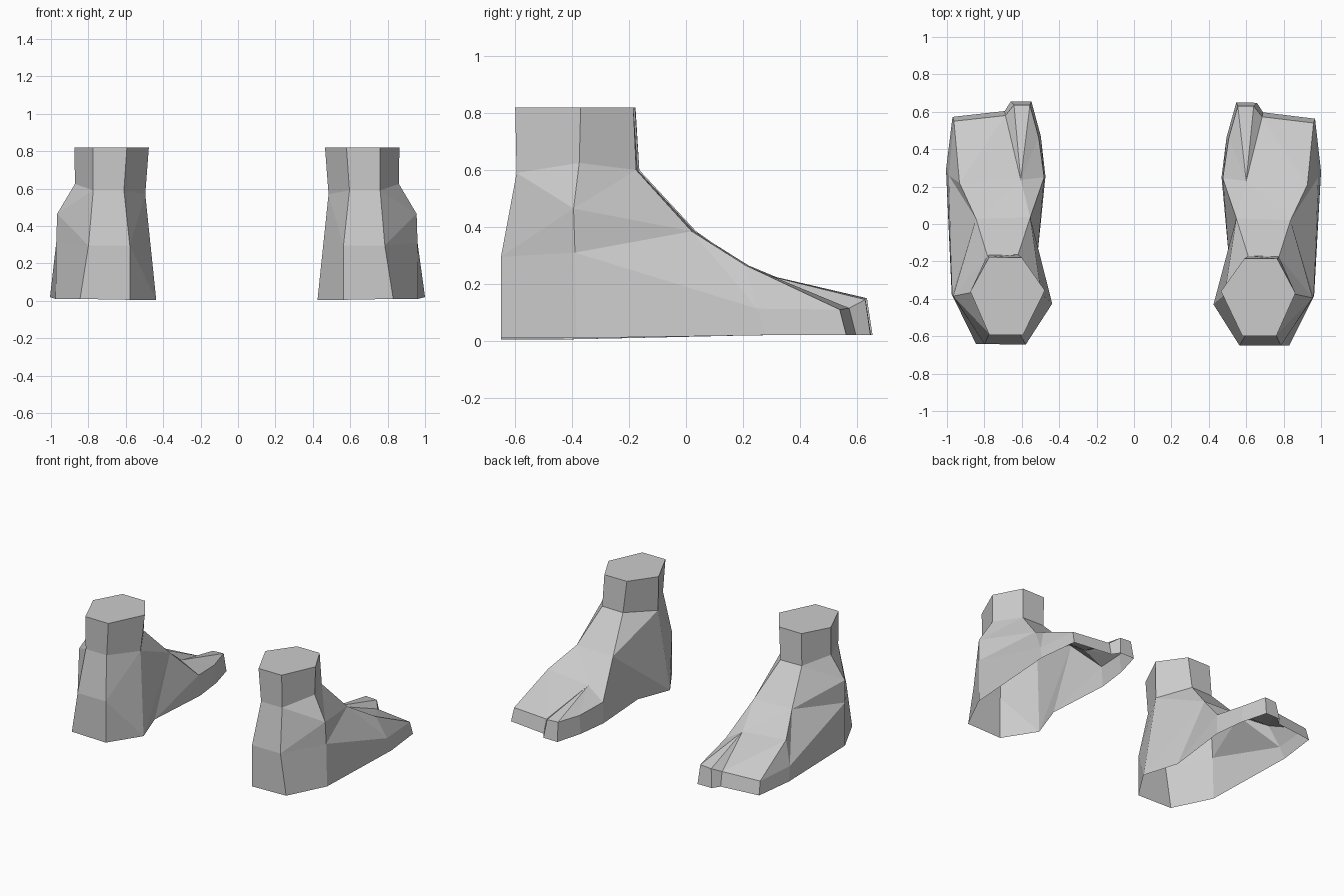
import bpy
import bmesh

cube = bpy.data.objects.get("Cube")
if cube:
    bpy.data.objects.remove(cube, do_unlink=True)

grey = bpy.data.materials.new("plain_grey")
grey.use_nodes = True
colour = (0.6, 0.6, 0.6, 1)
grey.diffuse_color = colour
grey.node_tree.nodes["Principled BSDF"].inputs["Base Color"].default_value = colour

# Each column runs down the foot; its letters name the levels:
# t top, a ankle, i instep, m middle, b bottom edge
COLUMNS = {
    "heel_in": ("tamb", [(.58, -.6, .82), (.596, -.595, .59), (.564, -.65, .295), (.564, -.65, .005)]),
    "heel_out": ("tamb", [(.76, -.6, .82), (.76, -.595, .59), (.785, -.65, .295), (.83, -.65, .01)]),
    "outer": ("taimb", [(.863, -.37, .82), (.86, -.375, .625), (.955, -.395, .465),
                        (.96, -.39, .31), (.963, -.385, .01)]),
    "front_out": ("taim", [(.765, -.185, .82), (.775, -.175, .6), (.837, .02, .385),
                           (.927, .21, .265)]),
    "side_out": ("mb", [(.985, .25, .113), (1, .28, .02)]),
    "front_in": ("taimb", [(.59, -.185, .82), (.61, -.17, .6), (.547, .03, .385),
                           (.475, .245, .165), (.468, .25, .02)]),
    "inner": ("tab", [(.465, -.36, .82), (.484, -.38, .57), (.425, -.43, .005)]),
    "arch": ("b", [(.508, -.19, .01)]),
    "valley": ("m", [(.6, .23, .243)]),
    "toe_side": ("mb", [(.507, .46, .145), (.495, .465, .02)]),
    "tip_in": ("mb", [(.555, .63, .15), (.547, .65, .02)]),
    "tip_out": ("mb", [(.64, .63, .145), (.657, .648, .02)]),
    "notch": ("mb", [(.685, .573, .115), (.69, .597, .02)]),
    "toe_out": ("mb", [(.96, .54, .11), (.968, .563, .02)]),
}

# Faces that do not follow a regular ring
HEEL_FACETS = [
    "heel_in.a heel_out.a heel_out.m heel_in.m",
    "heel_in.m heel_out.m heel_out.b heel_in.b",
    "heel_out.a outer.a outer.i",
    "heel_out.a outer.i heel_out.m",
    "heel_out.m outer.i outer.m",
    "heel_out.m outer.m outer.b heel_out.b",
    "heel_in.a heel_in.m inner.a",
    "heel_in.m inner.b inner.a",
    "heel_in.m heel_in.b inner.b",
]
SIDE_FACETS = [
    "outer.a front_out.a outer.i",
    "outer.i front_out.a front_out.i",
    "outer.i front_out.i outer.m",
    "outer.m front_out.i side_out.m",
    "front_out.i front_out.m side_out.m",
    "side_out.m front_out.m toe_out.m",
    "outer.m side_out.m side_out.b outer.b",
    "front_in.a inner.a front_in.i",
    "inner.a inner.b front_in.i",
    "inner.b arch.b front_in.i",
    "front_in.i arch.b front_in.m",
    "front_in.m arch.b front_in.b",
]
INSTEP_FACETS = [
    "front_out.a front_in.a front_in.i front_out.i",
    "front_out.i front_in.i valley.m",
    "front_out.i valley.m front_out.m",
    "front_in.i front_in.m valley.m",
    "front_out.m valley.m notch.m",
    "front_out.m notch.m toe_out.m",
    "valley.m tip_out.m notch.m",
    "valley.m tip_in.m tip_out.m",
    "valley.m toe_side.m tip_in.m",
    "valley.m front_in.m toe_side.m",
]

SHAFT = ["heel_in", "heel_out", "outer", "front_out", "front_in", "inner"]
TOE_WALL = ["front_in", "toe_side", "tip_in", "tip_out", "notch", "toe_out", "side_out"]


def make_foot(name, side):
    bm = bmesh.new()
    v = {}
    for column, (levels, points) in COLUMNS.items():
        for level, (x, y, z) in zip(levels, points):
            v[column + "." + level] = bm.verts.new((side * x, y, z))

    # Leg cuff with its flat cap
    for a, b in zip(SHAFT, SHAFT[1:] + SHAFT[:1]):
        bm.faces.new([v[a + ".t"], v[b + ".t"], v[b + ".a"], v[a + ".a"]])
    bm.faces.new([v[c + ".t"] for c in SHAFT])

    # Low wall around the toes
    for a, b in zip(TOE_WALL, TOE_WALL[1:]):
        bm.faces.new([v[a + ".m"], v[b + ".m"], v[b + ".b"], v[a + ".b"]])

    # Heel, sides and instep; the underside stays open
    for corners in HEEL_FACETS + SIDE_FACETS + INSTEP_FACETS:
        bm.faces.new([v[key] for key in corners.split()])

    bmesh.ops.recalc_face_normals(bm, faces=bm.faces)
    mesh = bpy.data.meshes.new(name)
    bm.to_mesh(mesh)
    bm.free()
    mesh.materials.append(grey)
    foot = bpy.data.objects.new(name, mesh)
    bpy.context.collection.objects.link(foot)
    return foot


make_foot("left_foot", 1)
right_foot = make_foot("right_foot", -1)
# The right foot is turned very slightly
right_foot.location.x = -.008
right_foot.rotation_euler.z = -.01
